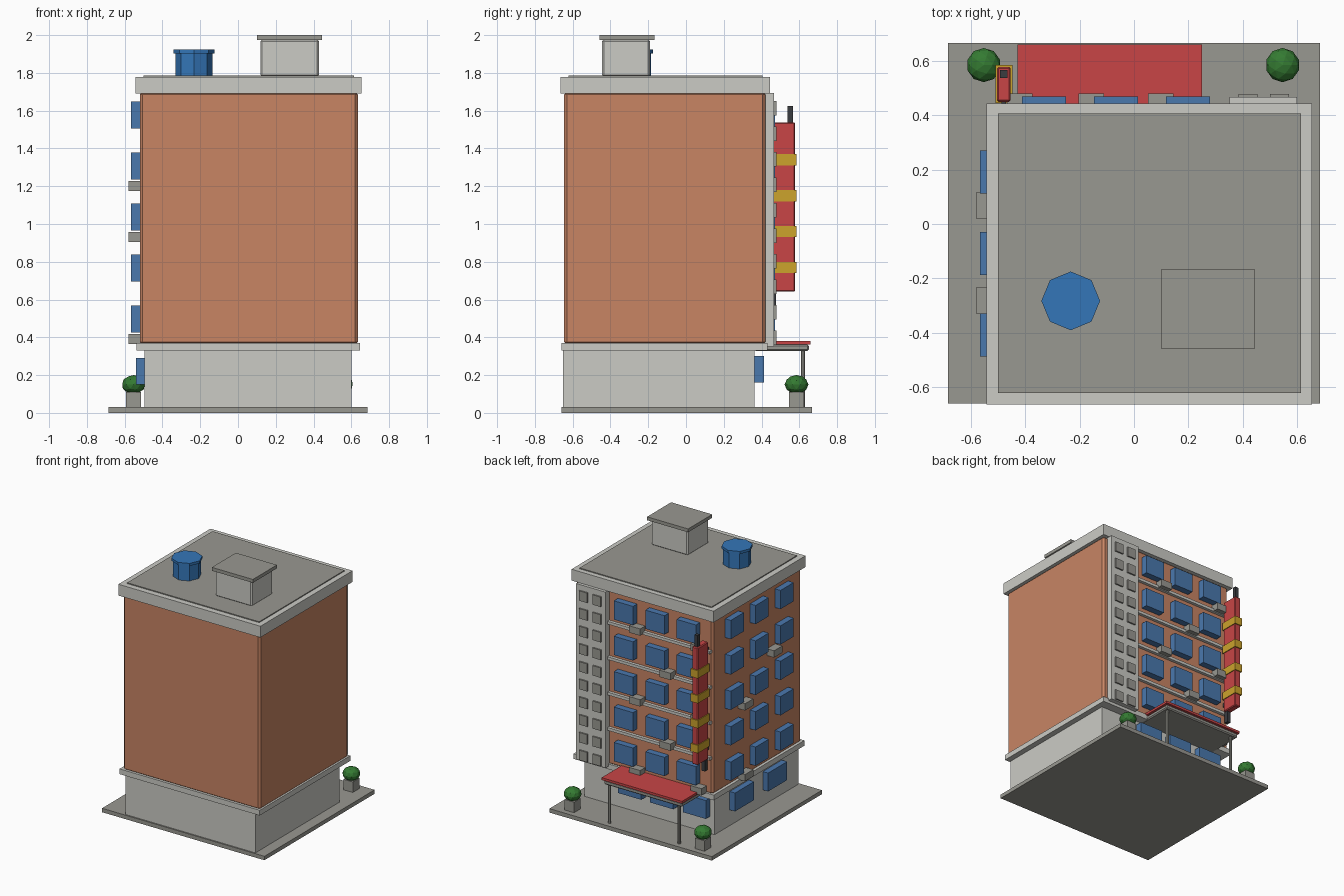
import bpy, bmesh, math

if "Cube" in bpy.data.objects:
    bpy.data.objects.remove(bpy.data.objects["Cube"])


def material(name, r, g, b):
    lin = [((c / 255 + 0.055) / 1.055) ** 2.4 for c in (r, g, b)]
    m = bpy.data.materials.new(name)
    m.diffuse_color = (*lin, 1)
    m.use_nodes = True
    m.node_tree.nodes["Principled BSDF"].inputs["Base Color"].default_value = m.diffuse_color
    return m


PLASTER = material("pale_plaster", 203, 203, 197)
GREY = material("concrete_grey", 153, 152, 145)
BRICK = material("orange_brick", 200, 133, 100)
GLASS = material("window_blue", 74, 120, 174)
TANK = material("tank_blue", 52, 118, 184)
RED = material("sign_red", 200, 69, 70)
YELLOW = material("band_yellow", 204, 163, 44)
DARK = material("dark_metal", 58, 60, 64)
GREEN = material("leaf_green", 52, 122, 50)


def finish(name, bm, mat):
    me = bpy.data.meshes.new(name)
    bm.to_mesh(me)
    bm.free()
    me.materials.append(mat)
    ob = bpy.data.objects.new(name, me)
    bpy.context.collection.objects.link(ob)
    return ob


def add_box(bm, x0, x1, y0, y1, z0, z1):
    vs = bmesh.ops.create_cube(bm, size=1)["verts"]
    for v in vs:
        v.co = ((x0 + x1) / 2 + v.co.x * (x1 - x0),
                (y0 + y1) / 2 + v.co.y * (y1 - y0),
                (z0 + z1) / 2 + v.co.z * (z1 - z0))


def boxes(name, mat, *extents, bevel=0):
    bm = bmesh.new()
    for e in extents:
        add_box(bm, *e)
    ob = finish(name, bm, mat)
    if bevel:
        mod = ob.modifiers.new("bevel", "BEVEL")
        mod.width = bevel
        mod.segments = 1
    return ob


def cylinder(name, mat, x, y, z0, z1, r, sides=8):
    bm = bmesh.new()
    bmesh.ops.create_cone(bm, cap_ends=True, segments=sides, radius1=r, radius2=r, depth=z1 - z0)
    ob = finish(name, bm, mat)
    ob.location = (x, y, (z0 + z1) / 2)
    return ob


FLOOR = 0.27          # storey height
ROWS = range(5)

# main masses
boxes("pavement", GREY, (-0.685, 0.685, -0.66, 0.667, 0, 0.03))
boxes("ground_floor", PLASTER, (-0.495, 0.602, -0.65, 0.363, 0.03, 0.33))
boxes("lower_cornice", PLASTER, (-0.537, 0.645, -0.66, 0.432, 0.33, 0.37))
boxes("brick_body", BRICK, (-0.52, 0.635, -0.645, 0.42, 0.36, 1.70), bevel=0.015)
boxes("parapet", PLASTER, (-0.543, 0.655, -0.665, 0.444, 1.692, 1.778))
boxes("roof_deck", GREY, (-0.50, 0.614, -0.622, 0.406, 1.77, 1.785))

# stair tower with its small paired windows
boxes("stair_tower", PLASTER, (0.352, 0.60, 0.40, 0.467, 0.352, 1.693))
boxes("stair_windows", GREY, *[
    (x, x + 0.07, 0.46, 0.478, 1.575 - i * FLOOR / 2, 1.65 - i * FLOOR / 2)
    for x in (0.385, 0.50) for i in range(10)])

# upper windows on the entrance and left sides
boxes("facade_windows", GLASS, *[
    (x - 0.081, x + 0.081, 0.41, 0.47, 0.425 + i * FLOOR, 0.568 + i * FLOOR)
    for x in (-0.331, -0.067, 0.199) for i in ROWS])
boxes("left_windows", GLASS, *[
    (-0.567, -0.51, y - 0.079, y + 0.079, 0.425 + i * FLOOR, 0.568 + i * FLOOR)
    for y in (0.191, -0.108, -0.408) for i in ROWS])

# ledges under each window row
boxes("facade_ledges", PLASTER, *[
    (-0.51, 0.352, 0.41, 0.443, 0.36 + i * FLOOR, 0.382 + i * FLOOR) for i in range(1, 5)])

# ground floor windows
boxes("shop_windows", GLASS, *[
    (x - 0.097, x + 0.097, 0.355, 0.414, 0.16, 0.30) for x in (-0.36, -0.085, 0.185)])
boxes("left_shop_windows", GLASS, *[
    (-0.54, -0.485, y - 0.115, y + 0.115, 0.15, 0.29) for y in (0.065, -0.333)])

# air conditioners: (column, row)
boxes("facade_air_conditioners", GREY, *[
    (x - 0.047, x + 0.047, 0.41, 0.48, 0.366 + i * FLOOR, 0.418 + i * FLOOR)
    for x, i in ((0.098, 4), (0.098, 2), (0.098, 0), (-0.158, 3), (-0.158, 1),
                 (-0.42, 4), (-0.42, 2), (-0.42, 0))])
boxes("left_air_conditioners", GREY, *[
    (-0.58, -0.51, y - 0.05, y + 0.05, 0.366 + i * FLOOR, 0.418 + i * FLOOR)
    for y, i in ((0.068, 2), (0.068, 0), (-0.282, 3))])

# entrance canopy
boxes("canopy_frame", GREY, (-0.42, 0.24, 0.36, 0.65, 0.328, 0.362), bevel=0.008)
boxes("canopy_top", RED, (-0.428, 0.25, 0.42, 0.66, 0.362, 0.38))
for side, x in (("left", -0.377), ("right", 0.21)):
    cylinder("canopy_post_" + side, GREY, x, 0.62, 0.03, 0.335, 0.011)

# vertical projecting sign
boxes("sign_panel", RED, (-0.504, -0.454, 0.45, 0.578, 0.642, 1.538), bevel=0.006)
boxes("sign_bands", YELLOW, *[
    (-0.51, -0.448, 0.445, 0.586, z, z + 0.06) for z in (0.74, 0.93, 1.12, 1.31)])
boxes("sign_brackets", DARK, (-0.494, -0.466, 0.538, 0.566, 1.53, 1.625),
      (-0.494, -0.466, 0.446, 0.477, 0.555, 0.65))
boxes("sign_mount", DARK, (-0.488, -0.472, 0.41, 0.46, 0.70, 0.73),
      (-0.488, -0.472, 0.41, 0.46, 1.45, 1.48))

# water tank on the roof
cylinder("water_tank", TANK, -0.233, -0.283, 1.78, 1.91, 0.099)
cylinder("water_tank_lid", TANK, -0.233, -0.283, 1.903, 1.923, 0.108)

# rooftop stair house
boxes("roof_house", PLASTER, (0.118, 0.428, -0.445, -0.19, 1.78, 1.977), bevel=0.01)
boxes("roof_house_lid", GREY, (0.10, 0.446, -0.458, -0.168, 1.974, 2.0))

# planters with bushes
for side, x in (("left", -0.553), ("right", 0.547)):
    boxes("planter_" + side, GREY, (x - 0.04, x + 0.04, 0.545, 0.625, 0.03, 0.11))
    bm = bmesh.new()
    bmesh.ops.create_icosphere(bm, subdivisions=2, radius=0.063)
    bush = finish("bush_" + side, bm, GREEN)
    bush.location = (x, 0.585, 0.15)
    bush.scale.z = 0.8
